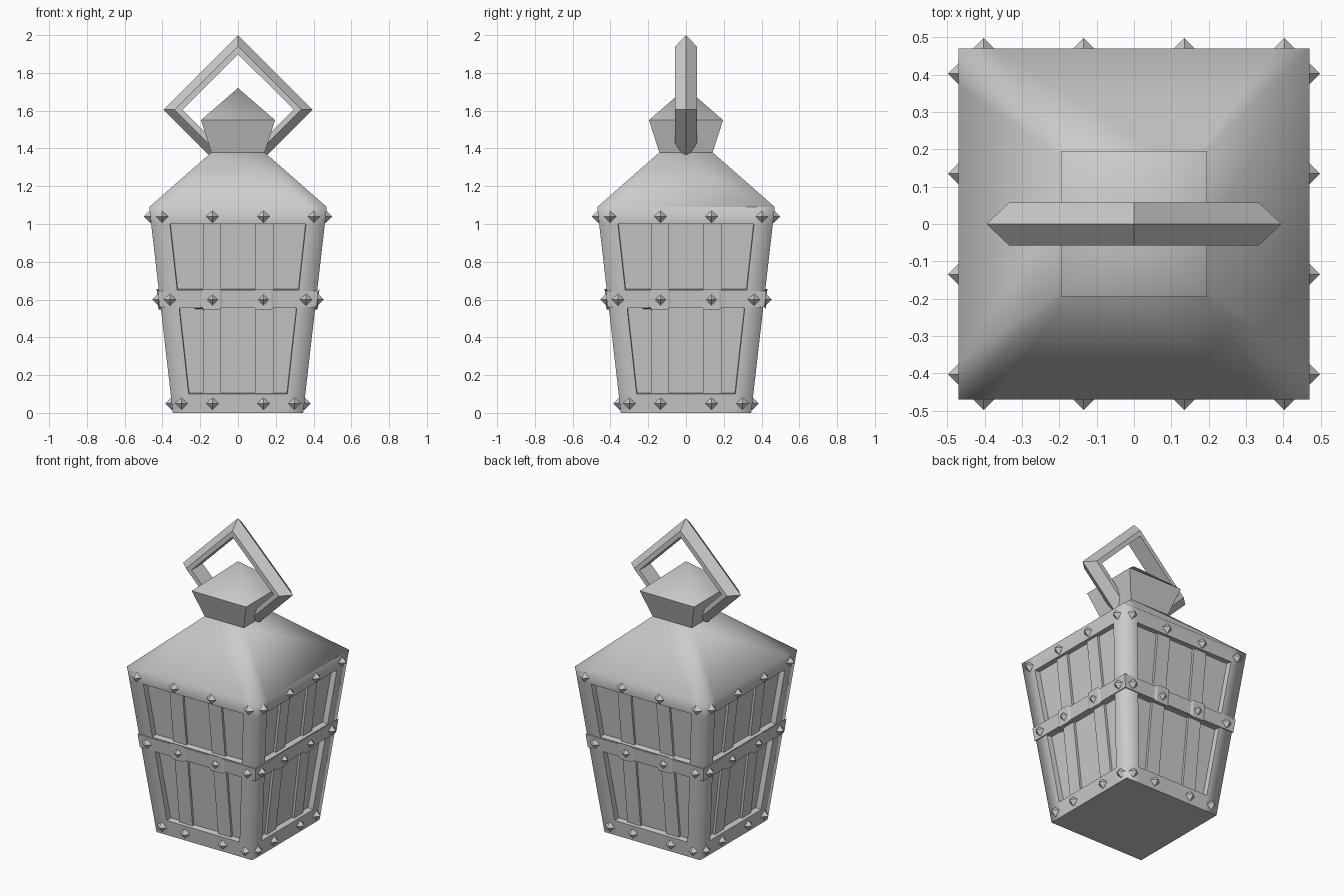
import bpy, bmesh, math
from mathutils import Matrix, Vector

if "Cube" in bpy.data.objects:
    bpy.data.objects.remove(bpy.data.objects["Cube"])

TOP_Z, TOP_H, BASE_H = 1.09, 0.47, 0.345


def half(z):
    """Half width of the tapered body at height z."""
    return BASE_H + (TOP_H - BASE_H) * z / TOP_Z


def turn(k):
    return Matrix.Rotation(k * math.pi / 2, 4, 'Z')


def finish(name, bm, angle=None):
    bmesh.ops.remove_doubles(bm, verts=bm.verts, dist=1e-5)
    bmesh.ops.recalc_face_normals(bm, faces=bm.faces)
    me = bpy.data.meshes.new(name)
    bm.to_mesh(me)
    bm.free()
    ob = bpy.data.objects.new(name, me)
    bpy.context.collection.objects.link(ob)
    if angle:
        bpy.ops.object.select_all(action='DESELECT')
        bpy.context.view_layer.objects.active = ob
        ob.select_set(True)
        bpy.ops.object.shade_smooth_by_angle(angle=math.radians(angle))
    return ob


def add_face(bm, pts, mat=Matrix()):
    return bm.faces.new([bm.verts.new(mat @ Vector(p)) for p in pts])


def square(h, z):
    return [(-h, -h, z), (h, -h, z), (h, h, z), (-h, h, z)]


# Body frame with recessed openings, continuing into the roof
bm = bmesh.new()
zs = [0, 0.1, 0.555, 0.65, 1.0, TOP_Z]


def row(z):
    h, inner = half(z), 0.25 + 0.11 * z
    return [(x, -h, z) for x in (-h, -inner, inner, h)]


for k in range(4):
    for a, b in zip(zs, zs[1:]):
        lo, hi = row(a), row(b)
        for c in range(3):
            add_face(bm, [lo[c], lo[c + 1], hi[c + 1], hi[c]], turn(k))
    add_face(bm, row(TOP_Z) + [(0.14, -0.14, 1.38), (-0.14, -0.14, 1.38)], turn(k))
add_face(bm, [p for k in range(4) for p in [turn(k) @ Vector(q) for q in row(0)]])
add_face(bm, square(0.14, 1.38))
bmesh.ops.remove_doubles(bm, verts=bm.verts, dist=1e-5)
bmesh.ops.recalc_face_normals(bm, faces=bm.faces)
openings = []
for f in bm.faces:
    c = f.calc_center_median()
    if min(abs(c.x), abs(c.y)) < 0.01 and (0.2 < c.z < 0.5 or 0.7 < c.z < 0.95):
        openings.append(f)
bmesh.ops.inset_individual(bm, faces=openings, thickness=0.003, depth=-0.035)
bm.normal_update()
for f in bm.faces:
    f.smooth = True
for e in bm.edges:
    m = (e.verts[0].co + e.verts[1].co) / 2
    corner = abs(abs(m.x) - abs(m.y)) < 1e-3
    rim = min(v.co.z for v in e.verts) > 1.37
    if rim or (not corner and e.calc_face_angle(0) > math.radians(70)):
        e.smooth = False
finish("body_and_roof", bm)

# Raised vertical slats inside the openings
bm = bmesh.new()
for k in range(4):
    for cx in (-0.138, 0.14):
        pts = [Vector((cx + sx * 0.047, -(half(z) - d), z))
               for z in (0.09, 1.01) for sx, d in ((-1, 0.05), (1, 0.05), (1, 0.02), (-1, 0.02))]
        v = [bm.verts.new(turn(k) @ p) for p in pts]
        for q in ((0, 1, 2, 3), (4, 5, 6, 7), (0, 1, 5, 4), (1, 2, 6, 5), (2, 3, 7, 6), (3, 0, 4, 7)):
            bm.faces.new([v[i] for i in q])
finish("wall_slats", bm)

# Middle band, bulging slightly over the slats
bm = bmesh.new()
rings = []
for z, s in ((0.56, -1), (0.645, 1)):
    h = half(z) + 0.006
    side = [(-h, 0)]
    for cx in (-0.138, 0.138):
        side += [(cx - 0.055, 0), (cx - 0.04, 1), (cx + 0.04, 1), (cx + 0.055, 0)]
    rings.append([bm.verts.new(turn(k) @ Vector((x, -h - 0.006 * b, z + s * 0.012 * b)))
                  for k in range(4) for x, b in side])
n = len(rings[0])
for i in range(n):
    j = (i + 1) % n
    bm.faces.new([rings[0][i], rings[0][j], rings[1][j], rings[1][i]])
for r in rings:
    bm.faces.new(r)
finish("middle_band", bm)

# Pointed studs on the three rails
bm = bmesh.new()
for k in range(4):
    for z, outer, lift in ((0.05, 0.30, 0), (0.6, 0.36, 0.006), (1.04, 0.403, 0)):
        for x in (-outer, -0.135, 0.135, outer):
            loc = turn(k) @ Matrix.Translation((x, -half(z) - lift, z))
            p = [bm.verts.new(loc @ (Vector(d) * 0.034)) for d in
                 ((1, 0, 0), (0, 0, 1), (-1, 0, 0), (0, 0, -1), (0, -1, 0), (0, 1, 0))]
            for i in range(4):
                bm.faces.new([p[i], p[(i + 1) % 4], p[4]])
                bm.faces.new([p[i], p[(i + 1) % 4], p[5]])
finish("studs", bm)

# Flared cap with a pyramid top
bm = bmesh.new()
lo, hi = square(0.14, 1.375), square(0.196, 1.55)
add_face(bm, lo)
for i in range(4):
    j = (i + 1) % 4
    add_face(bm, [lo[i], lo[j], hi[j], hi[i]])
    add_face(bm, [hi[i], hi[j], (0, 0, 1.72)])
finish("cap", bm, 60)

# Diamond-shaped carrying ring
bm = bmesh.new()
profile = [(0.395, 0), (0.335, 0.057), (0.295, 0.057), (0.295, -0.057), (0.335, -0.057)]
loops = []
for k in range(4):
    a = k * math.pi / 2
    loops.append([bm.verts.new((r * math.cos(a), y, 1.605 + r * math.sin(a))) for r, y in profile])
for k in range(4):
    A, B = loops[k], loops[(k + 1) % 4]
    for i in range(5):
        j = (i + 1) % 5
        bm.faces.new([A[i], A[j], B[j], B[i]])
finish("carrying_ring", bm)
